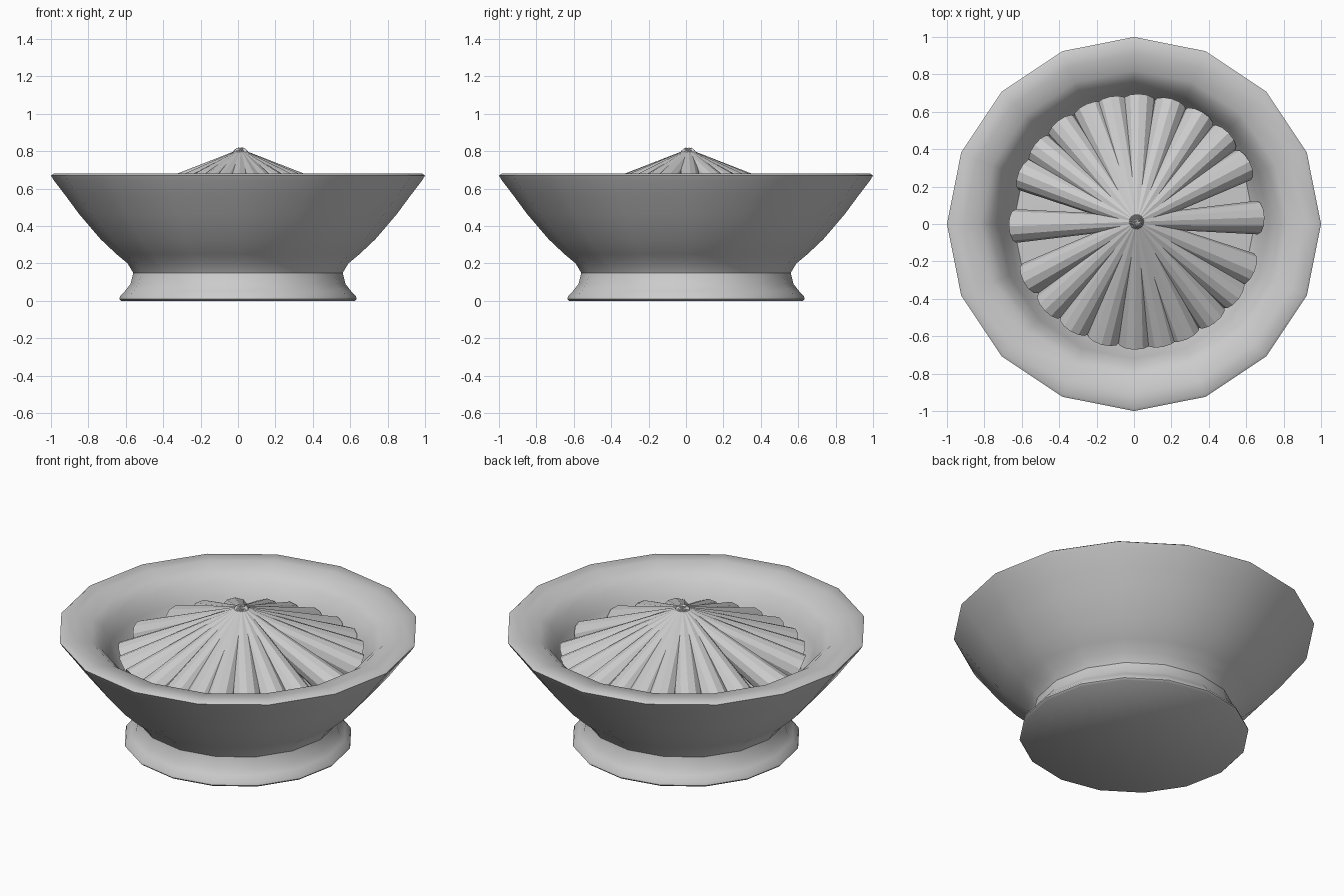
import bpy, bmesh
from math import sin, cos, tau, radians
from mathutils import Vector

cube = bpy.data.objects.get("Cube")
if cube:
    bpy.data.objects.remove(cube, do_unlink=True)

SIDES = 16
GREY = (0.6, 0.6, 0.6, 1)
ceramic = bpy.data.materials.new("light_grey")
ceramic.use_nodes = True
ceramic.diffuse_color = GREY
ceramic.node_tree.nodes["Principled BSDF"].inputs["Base Color"].default_value = GREY


def finish(bm, name):
    bmesh.ops.recalc_face_normals(bm, faces=bm.faces)
    mesh = bpy.data.meshes.new(name)
    bm.to_mesh(mesh)
    bm.free()
    mesh.materials.append(ceramic)
    obj = bpy.data.objects.new(name, mesh)
    bpy.context.collection.objects.link(obj)
    return obj


def lathe(name, profile, angle):
    """Turn (radius, height) points round z and close both ends."""
    bm = bmesh.new()
    rings = [[bm.verts.new((r * cos(tau * i / SIDES), r * sin(tau * i / SIDES), z))
              for i in range(SIDES)] for r, z in profile]
    for a, b in zip(rings, rings[1:]):
        for i in range(SIDES):
            j = (i + 1) % SIDES
            bm.faces.new((a[i], a[j], b[j], b[i]))
    bm.faces.new(rings[0])
    bm.faces.new(rings[-1])
    obj = finish(bm, name)
    bpy.ops.object.select_all(action="DESELECT")
    obj.select_set(True)
    bpy.context.view_layer.objects.active = obj
    bpy.ops.object.shade_smooth_by_angle(angle=radians(angle))
    return obj


# Flared foot and bowl with a rolled rim and recessed floor
lathe("foot", [(0.625, 0), (0.635, 0.01), (0.63, 0.025), (0.602, 0.055),
               (0.575, 0.09), (0.56, 0.15)], 50)
lathe("bowl", [(0.56, 0.15), (0.59, 0.2), (0.65, 0.25), (0.735, 0.33), (0.85, 0.465),
               (0.92, 0.56), (0.985, 0.645), (1.0, 0.67), (0.985, 0.68), (0.91, 0.675),
               (0.82, 0.655), (0.765, 0.61), (0.72, 0.53), (0.68, 0.43), (0.645, 0.385),
               (0.3, 0.43), (0.05, 0.46)], 50)

# Reamer ridges: tapered rods fanning down from the peak, in two matching halves
half_fan = [2, 28, 44, 59, 74, 89, 102, 113, 128, 143, 157]
bm = bmesh.new()
for deg in half_fan + [d + 180 for d in half_fan]:
    a = radians(deg)
    out = Vector((cos(a), sin(a), 0))
    centre = Vector((0.014, 0.012, 0))
    inner = centre - out * 0.03 + Vector((0, 0, 0.79))
    outer = centre + out * 0.645 + Vector((0, 0, 0.465))
    rod = outer - inner
    made = bmesh.ops.create_cone(bm, cap_ends=True, segments=12, radius1=0.032,
                                 radius2=0.09, depth=rod.length)["verts"]
    turn = rod.to_track_quat("Z", "Y").to_matrix().to_4x4()
    bmesh.ops.transform(bm, matrix=turn, verts=made)
    bmesh.ops.translate(bm, vec=(inner + outer) / 2, verts=made)
finish(bm, "reamer_ridges")
